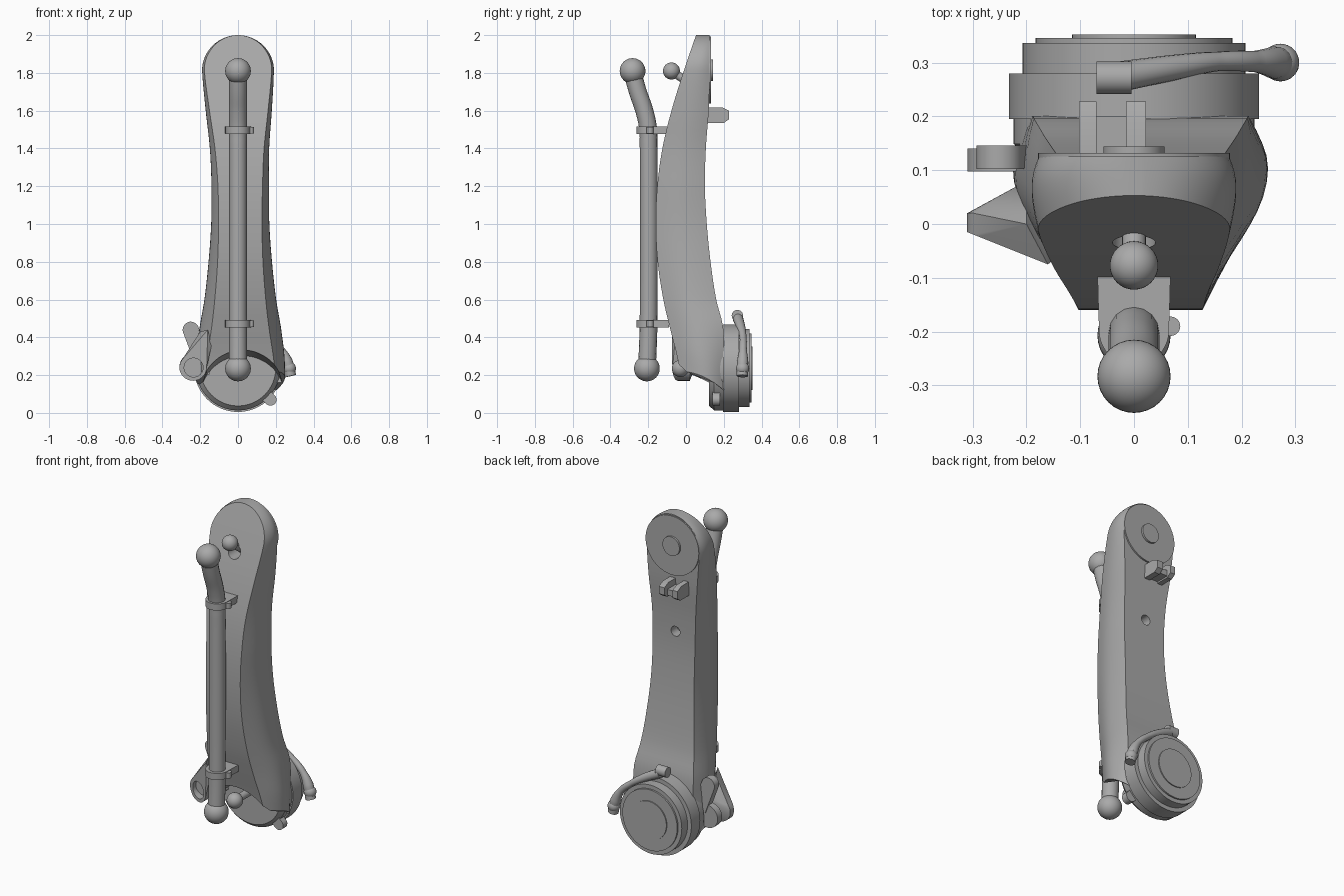
import bpy, bmesh
from math import sin, cos, pi, sqrt, radians
from mathutils import Vector

if "Cube" in bpy.data.objects:
    bpy.data.objects.remove(bpy.data.objects["Cube"])

grey = bpy.data.materials.new("mid grey")
grey.use_nodes = True
grey.diffuse_color = (0.4, 0.4, 0.4, 1)
grey.node_tree.nodes["Principled BSDF"].inputs["Base Color"].default_value = (0.4, 0.4, 0.4, 1)


def activate(ob):
    bpy.ops.object.select_all(action='DESELECT')
    ob.select_set(True)
    bpy.context.view_layer.objects.active = ob


def finish(name, bm):
    bmesh.ops.recalc_face_normals(bm, faces=bm.faces)
    mesh = bpy.data.meshes.new(name)
    bm.to_mesh(mesh)
    bm.free()
    ob = bpy.data.objects.new(name, mesh)
    bpy.context.collection.objects.link(ob)
    mesh.materials.append(grey)
    activate(ob)
    bpy.ops.object.shade_smooth_by_angle(angle=radians(35))
    return ob


def cylinder(name, start, end, radius, sides=48, end_radius=None):
    a, b = Vector(start), Vector(end)
    bm = bmesh.new()
    bmesh.ops.create_cone(bm, cap_ends=True, segments=sides, radius1=radius,
                          radius2=end_radius or radius, depth=(b - a).length)
    bm.transform((b - a).to_track_quat('Z', 'Y').to_matrix().to_4x4())
    bmesh.ops.translate(bm, verts=bm.verts, vec=(a + b) / 2)
    return finish(name, bm)


def ball(name, centre, radius):
    bm = bmesh.new()
    bmesh.ops.create_uvsphere(bm, u_segments=32, v_segments=20, radius=radius)
    bmesh.ops.translate(bm, verts=bm.verts, vec=centre)
    return finish(name, bm)


def prism(name, outline, axis, low, high):
    """Extrude a 2D outline along x (from y,z), y (from x,z) or z (from x,y)."""
    bm = bmesh.new()
    place = {'x': lambda p, h: (h, p[0], p[1]), 'y': lambda p, h: (p[0], h, p[1]),
             'z': lambda p, h: (p[0], p[1], h)}[axis]
    ends = [[bm.verts.new(place(p, h)) for p in outline] for h in (low, high)]
    n = len(outline)
    for ring in ends:
        bm.faces.new(ring)
    for i in range(n):
        j = (i + 1) % n
        bm.faces.new((ends[0][i], ends[0][j], ends[1][j], ends[1][i]))
    return finish(name, bm)


def tube(name, points, radius, scales):
    curve = bpy.data.curves.new(name, 'CURVE')
    curve.dimensions = '3D'
    curve.bevel_depth = radius
    curve.bevel_resolution = 6
    curve.use_fill_caps = True
    spline = curve.splines.new('BEZIER')
    spline.bezier_points.add(len(points) - 1)
    for bp, p, s in zip(spline.bezier_points, points, scales):
        bp.co = p
        bp.handle_left_type = bp.handle_right_type = 'AUTO'
        bp.radius = s
    ob = bpy.data.objects.new(name, curve)
    bpy.context.collection.objects.link(ob)
    activate(ob)
    bpy.ops.object.convert(target='MESH')
    ob = bpy.context.object
    ob.data.materials.clear()
    ob.data.materials.append(grey)
    bpy.ops.object.shade_smooth_by_angle(angle=radians(35))


def cut(ob, cutter):
    cutter.hide_render = True
    mod = ob.modifiers.new("cut", 'BOOLEAN')
    mod.operation, mod.solver, mod.object = 'DIFFERENCE', 'EXACT', cutter
    activate(ob)
    bpy.ops.object.modifier_apply(modifier=mod.name)
    bpy.data.objects.remove(cutter)
    bpy.ops.object.shade_smooth_by_angle(angle=radians(35))


# Arm body: height, front y, back y, half width, front face half width
KEYS = [(0.22, -0.03, 0.2, 0.237, 0.185), (0.32, -0.052, 0.2, 0.234, 0.172),
        (0.45, -0.085, 0.198, 0.216, 0.152), (0.6, -0.12, 0.16, 0.19, 0.135),
        (0.8, -0.15, 0.13, 0.168, 0.12), (1.0, -0.16, 0.11, 0.154, 0.115),
        (1.2, -0.152, 0.1, 0.152, 0.118), (1.4, -0.125, 0.105, 0.157, 0.13),
        (1.6, -0.077, 0.12, 0.175, 0.155), (1.81, -0.012, 0.125, 0.19, 0.178),
        (2.0, 0.053, 0.125, 0.19, 0.178)]


def section(z):
    """Smoothly interpolate the key sections at height z."""
    i = max(k for k in range(len(KEYS) - 1) if KEYS[k][0] <= z + 1e-6)
    k0, k1 = KEYS[i], KEYS[i + 1]
    before, after = KEYS[max(i - 1, 0)], KEYS[min(i + 2, len(KEYS) - 1)]
    d = k1[0] - k0[0]
    t = (z - k0[0]) / d
    out = []
    for c in range(1, 5):
        m0 = (k1[c] - before[c]) / (k1[0] - before[0]) * d
        m1 = (after[c] - k0[c]) / (after[0] - k0[0]) * d
        out.append((2*t**3 - 3*t*t + 1) * k0[c] + (t**3 - 2*t*t + t) * m0
                   + (3*t*t - 2*t**3) * k1[c] + (t**3 - t*t) * m1)
    return out


heights = [0.22 + 1.59 * i / 40 for i in range(40)]
heights += [1.81 + 0.19 * sin(pi / 2 * i / 14) for i in range(14)] + [1.9995]
bm = bmesh.new()
rings = []
for z in heights:
    yf, yb, w, f = section(z)
    if z > 1.81:
        shrink = sqrt(max(0, 1 - ((z - 1.81) / 0.19) ** 2))
        w, f = w * shrink, f * shrink
    ym = yf + (yb - yf) * 0.58
    tilt = max(0, (0.47 - z) / 0.25) * 0.1
    tuck = 0.07 + tilt * 1.2
    half = [(f + (w - f) * sin(pi / 2 * u / 6), yf + (ym - yf) * u / 6) for u in range(7)]
    half += [(w * (1 - tuck * (v / 4) ** 2), ym + (yb - ym) * v / 4) for v in range(1, 5)]
    shift = 0.012 * min(1, max(0, (1.8 - z) / 0.6))
    ring = half + [(-x, y) for x, y in reversed(half)]
    rings.append([bm.verts.new((x + shift, y, z - tilt * max(0, (y - yf) / (yb - yf)) ** 2))
                  for x, y in ring])
for low, high in zip(rings, rings[1:]):
    for i in range(len(low)):
        j = (i + 1) % len(low)
        bm.faces.new((low[i], low[j], high[j], high[i]))
bm.faces.new(rings[0])
bm.faces.new(rings[-1])
arm = finish("arm_body", bm)

# Arched recess at the foot, back screw hole and front stud recess
cut(arm, cylinder("arch_cutter", (0.025, -0.4, 0.16), (0.025, 0.13, 0.07), 0.228, 64))
cut(arm, cylinder("hole_cutter", (0, 0.04, 1.285), (0, 0.2, 1.285), 0.03))
cut(arm, cylinder("stud_cutter", (0, -0.1, 1.74), (0, 0.04, 1.74), 0.04))

# Head pad and button
cylinder("head_pad", (0, 0.1, 1.815), (0, 0.132, 1.815), 0.178, 64)
cylinder("head_button", (0, 0.12, 1.815), (0, 0.144, 1.815), 0.057)

# Stepped round hub with a bevelled front
cylinder("hub_front_bevel", (0, 0.122, 0.237), (0, 0.15, 0.237), 0.2, 64, 0.224)
for name, y0, y1, r in [("hub_front_plate", 0.149, 0.2, 0.224), ("hub_drum", 0.195, 0.28, 0.232),
                        ("hub_step", 0.27, 0.336, 0.207), ("hub_rim", 0.33, 0.346, 0.183),
                        ("hub_cap", 0.34, 0.352, 0.115)]:
    cylinder(name, (0, y0, 0.237), (0, y1, 0.237), r, 64)

# Side ear with a round socket, flared into the arm
bm = bmesh.new()
for i in range(32):
    x, z = -0.238 + 0.072 * cos(2 * pi * i / 32), 0.24 + 0.07 * sin(2 * pi * i / 32)
    bm.verts.new((x, -0.015 - (x + 0.31) * 0.4, z))
    bm.verts.new((x, 0.02, z))
for p in [(-0.16, -0.075, 0.44), (-0.2, 0.0, 0.43), (-0.14, -0.06, 0.36), (-0.2, 0.08, 0.32)]:
    bm.verts.new(p)
bmesh.ops.convex_hull(bm, input=bm.verts)
ear = finish("side_ear", bm)
cut(ear, cylinder("socket_cutter", (-0.235, -0.2, 0.24), (-0.235, 0.005, 0.24), 0.05))


# Rounded lugs on the hub edge
def lug(name, a, b, radius, y0, y1):
    a, b = Vector(a), Vector(b)
    d = (b - a).normalized()
    side = Vector((-d.y, d.x))
    arc = [a + radius * (side * cos(t * pi / 12) - d * sin(t * pi / 12)) for t in range(13)]
    prism(name, arc + [b - side * radius, b + side * radius], 'y', y0, y1)


lug("upper_lug", (-0.25, 0.44), (-0.19, 0.28), 0.043, 0.102, 0.146)
lug("rear_ear", (-0.242, 0.245), (-0.17, 0.27), 0.068, 0.098, 0.14)
lug("lower_lug", (0.172, 0.07), (0.1, 0.14), 0.032, 0.14, 0.18)

# Curved lever hugging the hub, with a flared grip
tube("lever_arm", [(-0.02, 0.275, 0.5), (0.07, 0.29, 0.455), (0.155, 0.302, 0.4),
                   (0.225, 0.302, 0.335), (0.26, 0.3, 0.27), (0.278, 0.298, 0.195)],
     0.02, [1.4, 1.2, 0.9, 1.0, 1.5, 1.5])
cylinder("lever_pivot", (-0.07, 0.272, 0.515), (-0.005, 0.272, 0.515), 0.03)
ball("lever_knob", (0.272, 0.3, 0.235), 0.035)

# Front handle bar with ball ends
tube("handle_bar", [(0, -0.207, 0.235), (0, -0.2, 0.4), (0, -0.198, 0.5), (0, -0.198, 1.42),
                    (0, -0.2, 1.5), (0, -0.218, 1.59), (0, -0.258, 1.71), (0, -0.285, 1.81)],
     0.047, [1] * 8)
ball("handle_top_ball", (0, -0.283, 1.81), 0.068)
ball("handle_bottom_ball", (0, -0.207, 0.235), 0.068)

# Handle clamps
for name, z in (("lower", 0.472), ("upper", 1.497)):
    arc = [(0.065 * cos(pi + pi * i / 20), -0.198 + 0.065 * sin(pi + pi * i / 20)) for i in range(21)]
    prism(name + "_clamp", arc + [(0.068, -0.09), (-0.068, -0.09)], 'z', z - 0.02, z + 0.02)
    cylinder(name + "_clamp_screw", (0.068, -0.19, z - 0.017), (0.068, -0.19, z + 0.017), 0.018, 24)

# Ball studs on the arm
for name, start, end in (("upper", (0, 0.04, 1.73), (0, -0.077, 1.81)),
                         ("lower", (0, 0.14, 0.235), (0, -0.03, 0.235))):
    cylinder(name + "_stud_neck", start, end, 0.022, 24)
    ball(name + "_stud_ball", end, 0.045)

# Back hook: a low saddle between two cheeks
prism("hook_saddle", [(-0.09, 0.1), (0.01, 0.1), (0.01, 0.2), (-0.09, 0.2)], 'z', 1.545, 1.58)
cheek = [(0.1, 1.535), (0.2, 1.535), (0.228, 1.555), (0.228, 1.6), (0.19, 1.618), (0.1, 1.618)]
prism("hook_left_cheek", cheek, 'x', -0.015, 0.022)
prism("hook_right_cheek", cheek, 'x', -0.102, -0.07)
